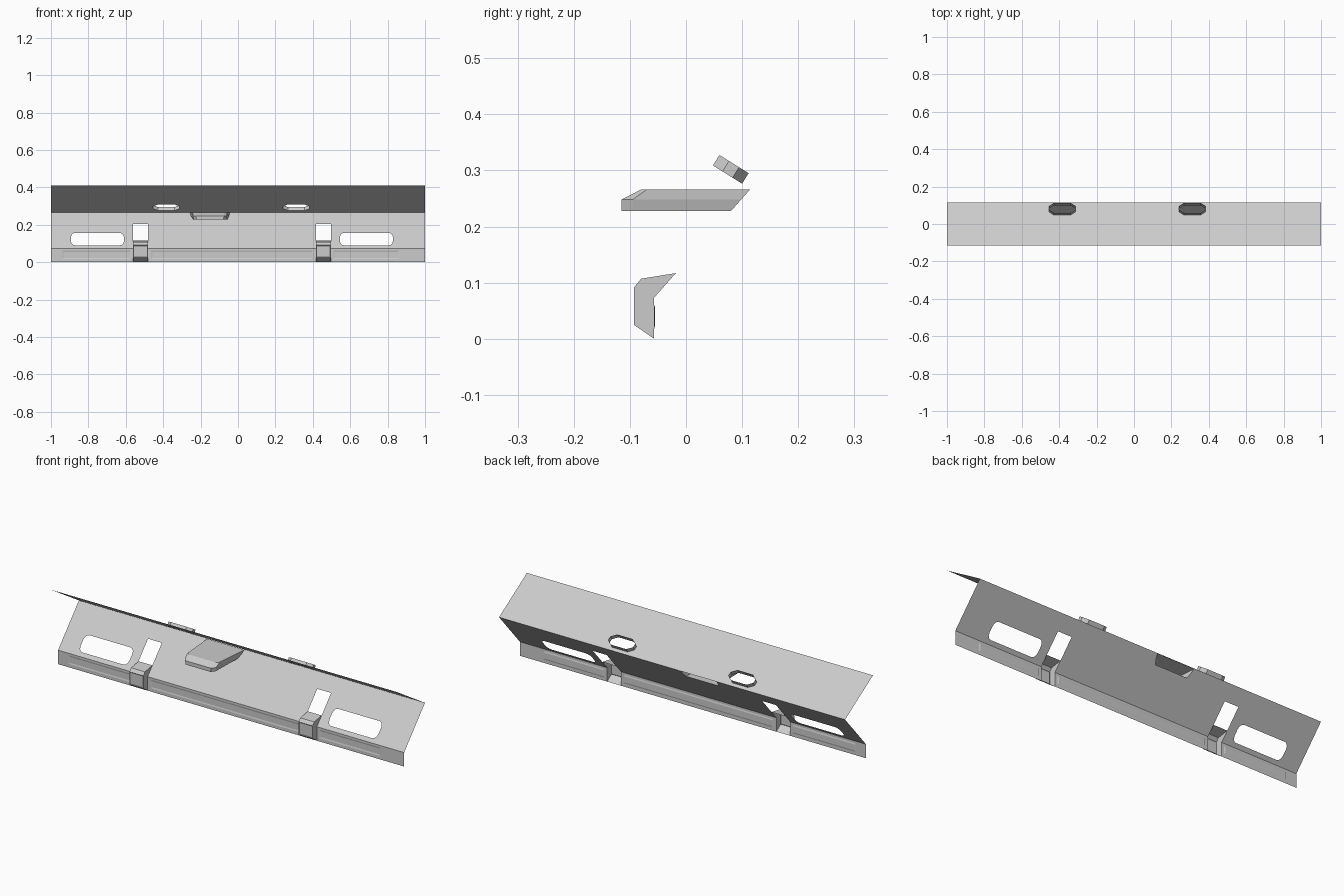
import bpy, bmesh
from math import cos, sin, pi
from mathutils import Vector

if "Cube" in bpy.data.objects:
    bpy.data.objects.remove(bpy.data.objects["Cube"])

K = 0.172 / 0.194                      # slope of the web panel (dy/dz)
def slant(x, z): return Vector((x, -0.057 + (z - 0.073) * K, z))
def upper(x, y): return Vector((x, y, 0.267 + (0.115 - y) * 0.625))
def flange(x, z): return Vector((x, -0.057, z))

def finish(bm, name):
    bmesh.ops.remove_doubles(bm, verts=bm.verts, dist=1e-5)
    me = bpy.data.meshes.new(name)
    bm.to_mesh(me)
    bm.free()
    ob = bpy.data.objects.new(name, me)
    bpy.context.collection.objects.link(ob)
    return ob

def fill(bm, loops, place):
    """Flat sheet: first loop is the outline, the others are holes."""
    edges = []
    for loop in loops:
        vs = [bm.verts.new(place(*p)) for p in loop]
        edges += [bm.edges.new((vs[i], vs[(i + 1) % len(vs)])) for i in range(len(vs))]
    n = (place(1, 0.1) - place(0, 0.1)).cross(place(0, 0.2) - place(0, 0.1)).normalized()
    bmesh.ops.triangle_fill(bm, use_beauty=True, use_dissolve=False, edges=edges, normal=n)

def poly(bm, pts):
    return bm.faces.new([bm.verts.new(p) for p in pts])

def rect(x0, x1, z0, z1):
    return [(x0, z0), (x1, z0), (x1, z1), (x0, z1)]

def round_rect(x0, x1, z0, z1, r, n=3):
    out = []
    for cx, cz, a in ((x1 - r, z1 - r, 0), (x0 + r, z1 - r, 1), (x0 + r, z0 + r, 2), (x1 - r, z0 + r, 3)):
        out += [(cx + r * cos((a + i / n) * pi / 2), cz + r * sin((a + i / n) * pi / 2)) for i in range(n + 1)]
    return out

CLIPS = ((-0.562, -0.482), (0.416, 0.496))

# hood bump: three U-shaped rings, widest at the top
CX = -0.15
RINGS = ((0.266, ((0.107, None), (0.092, -0.07), (0.077, -0.08))),
         (0.248, ((0.102, None), (0.090, -0.095), (0.075, -0.115))),
         (0.228, ((0.092, None), (0.087, -0.095), (0.072, -0.115))))
bm = bmesh.new()
rings = []
for z, half in RINGS:
    pts = [(h, slant(0, z).y if y is None else y) for h, y in half]
    ring = [(CX - h, y) for h, y in pts] + [(CX + h, y) for h, y in reversed(pts)]
    rings.append([Vector((x, y, z)) for x, y in ring])
for a, b in zip(rings, rings[1:]):
    for i in range(5):
        poly(bm, (a[i], b[i], b[i + 1], a[i + 1]))
poly(bm, rings[0])
poly(bm, rings[-1][::-1])
finish(bm, "hood_bump")

# sloping web with windows, clip slots and hood opening
outline = [(-1, 0.073)]
for x0, x1 in CLIPS:
    outline += [(x0, 0.073), (x0, 0.205), (x1, 0.205), (x1, 0.073)]
outline += [(1, 0.073), (1, 0.267)]
outline += [(CX + 0.107, 0.267), (CX + 0.102, 0.248), (CX + 0.092, 0.228),
            (CX - 0.092, 0.228), (CX - 0.102, 0.248), (CX - 0.107, 0.267), (-1, 0.267)]
bm = bmesh.new()
fill(bm, [outline, round_rect(-0.893, -0.61, 0.09, 0.157, 0.022),
          round_rect(0.545, 0.828, 0.09, 0.157, 0.022)], slant)
finish(bm, "web_panel")

# upper panel with two collared octagonal holes
def octagon(x0, x1, y0, y1, cx=0.027, cy=0.017):
    return [(x0 + cx, y0), (x1 - cx, y0), (x1, y0 + cy), (x1, y1 - cy),
            (x1 - cx, y1), (x0 + cx, y1), (x0, y1 - cy), (x0, y0 + cy)]
holes = [octagon(-0.455, -0.312, 0.048, 0.1), octagon(0.24, 0.383, 0.048, 0.1)]
bm = bmesh.new()
fill(bm, [rect(-1, 1, -0.115, 0.115)] + holes, upper)
finish(bm, "upper_panel")
up = Vector((0, 0.53, 0.848)) * 0.022
for hole in holes:
    bm = bmesh.new()
    for i in range(8):
        a, b = upper(*hole[i]), upper(*hole[(i + 1) % 8])
        poly(bm, (a, b, b + up, a + up))
    finish(bm, "hole_collar")

# lower flange in three lengths, each with a shallow pressed bead
for (x0, x1), (b0, b1) in (((-1, -0.562), (-0.94, -0.575)),
                           ((-0.482, 0.416), (-0.465, 0.4)),
                           ((0.496, 1), (0.51, 0.862))):
    bm = bmesh.new()
    outer = rect(b0, b1, 0.017, 0.062)
    inner = rect(b0 + 0.007, b1 - 0.007, 0.024, 0.055)
    fill(bm, [rect(x0, x1, 0, 0.073), outer], flange)
    back = Vector((0, 0.002, 0))
    o = [flange(*p) for p in outer]
    q = [flange(*p) + back for p in inner]
    for i in range(4):
        j = (i + 1) % 4
        poly(bm, (o[i], o[j], q[j], q[i]))
    poly(bm, q)
    finish(bm, "flange_strip")

# hollow clips bulging out of the flange, open at the back
PROFILE = [(-0.057, 0.0), (-0.093, 0.025), (-0.093, 0.091), (-0.08, 0.107), (slant(0, 0.117).y, 0.117)]
for x0, x1 in CLIPS:
    bm = bmesh.new()
    for i, (a, b) in enumerate(zip(PROFILE, PROFILE[1:])):
        f = poly(bm, ((x0, *a), (x1, *a), (x1, *b), (x0, *b)))
        if i == 1:
            bmesh.ops.inset_region(bm, faces=[f], thickness=0.009, depth=0, use_boundary=True)
            bmesh.ops.inset_region(bm, faces=[f], thickness=0.004, depth=-0.002, use_boundary=True)
    side = PROFILE + [(-0.057, 0.073)]
    poly(bm, [(x0, *p) for p in side])
    poly(bm, [(x1, *p) for p in side[::-1]])
    finish(bm, "clip_bulge")
